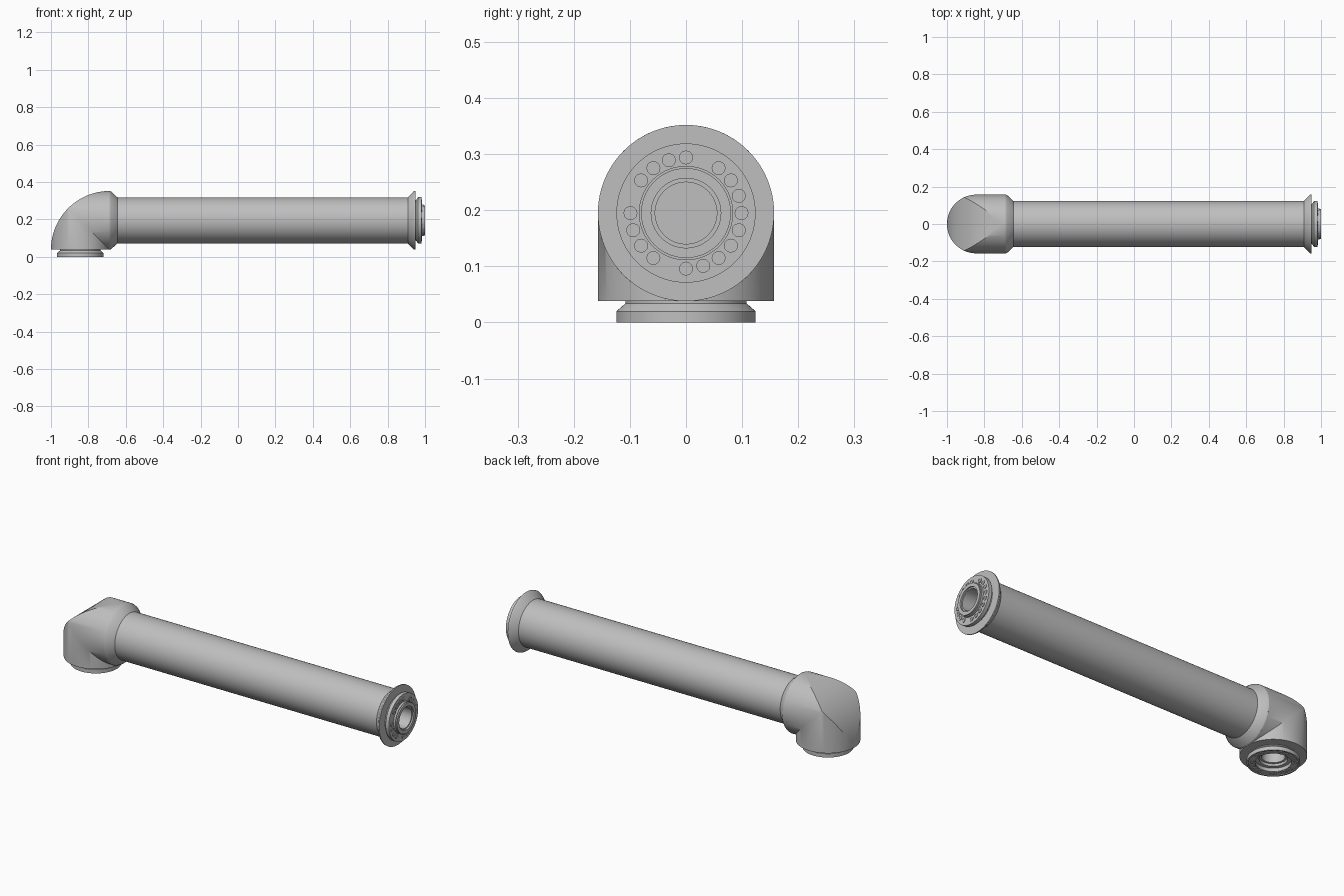
import bpy, bmesh, math
from mathutils import Matrix, Vector

cube = bpy.data.objects.get("Cube")
if cube:
    bpy.data.objects.remove(cube, do_unlink=True)

R = 0.157                      # elbow radius
CX, CZ = -0.686, 0.038         # inner corner of the elbow
AX, AZ = CX - R, CZ + R        # axes of the vertical and horizontal ports

grey = bpy.data.materials.new("light grey metal")
grey.use_nodes = True
COL = (0.52, 0.52, 0.52, 1)
grey.diffuse_color = COL
grey.node_tree.nodes["Principled BSDF"].inputs["Base Color"].default_value = COL


def finish(name, bm, angle=30):
    bmesh.ops.remove_doubles(bm, verts=bm.verts, dist=1e-5)
    bmesh.ops.recalc_face_normals(bm, faces=bm.faces)
    me = bpy.data.meshes.new(name)
    bm.to_mesh(me)
    bm.free()
    me.materials.append(grey)
    ob = bpy.data.objects.new(name, me)
    bpy.context.collection.objects.link(ob)
    bpy.ops.object.select_all(action='DESELECT')
    ob.select_set(True)
    bpy.context.view_layer.objects.active = ob
    bpy.ops.object.shade_smooth_by_angle(angle=math.radians(angle))
    return ob


def skin(bm, rows):
    """Join neighbouring rows of points, closed around the last row."""
    grid = [[bm.verts.new(p) for p in row] for row in rows]
    for i, a in enumerate(grid):
        b = grid[(i + 1) % len(grid)]
        for j in range(len(a) - 1):
            bm.faces.new((a[j], a[j + 1], b[j + 1], b[j]))


def lathe(name, profile, places, seg=96):
    """Turn a (radius, height) profile around z, once per placement matrix."""
    bm = bmesh.new()
    for m in places:
        rows = []
        for i in range(seg):
            t = 2 * math.pi * i / seg
            rows.append([m @ Vector((r * math.cos(t), r * math.sin(t), h)) for r, h in profile])
        skin(bm, rows)
    return finish(name, bm)


# Placement of parts turned along x and around the vertical port
ALONG_X = Matrix.Translation((0, 0, AZ)) @ Matrix.Rotation(math.pi / 2, 4, 'Y')
BASE = Matrix.Translation((AX, 0, 0))

# Elbow: two mitred cylinders with a large round over the outer corner
bm = bmesh.new()
rows, STEPS = [], 16
for i in range(128):
    t = 2 * math.pi * i / 128
    y, u = R * math.sin(t), R + R * math.cos(t)
    w = min(u, math.sqrt(max(0, 4 * R * R - u * u)))
    a, rad = math.atan2(w, u), math.hypot(u, w)
    path = [(u, 0)]
    for k in range(STEPS + 1):
        b = a + (math.pi / 2 - 2 * a) * k / STEPS
        path.append((rad * math.cos(b), rad * math.sin(b)))
    path.append((0, u))
    rows.append([(CX - p, y, CZ + q) for p, q in path])
skin(bm, rows)
bmesh.ops.dissolve_degenerate(bm, dist=1e-5, edges=bm.edges)
finish("elbow", bm)

# Tapered collar, long tube and flared flange
lathe("elbow_collar", [(R, CX), (0.154, -0.678), (0.123, -0.645)], [ALONG_X])
lathe("long_tube", [(0.123, -0.645), (0.123, 0.908)], [ALONG_X])
lathe("end_flare", [(0.123, 0.908), (0.154, 0.938), (R, 0.943), (R, 0.948), (0.108, 0.948)], [ALONG_X])

# End coupling with a stepped spigot and bore
lathe("end_coupling", [(0.108, 0.948), (0.108, 0.952), (0.124, 0.963), (0.124, 0.982),
                       (0.084, 0.982), (0.084, 0.993), (0.080, 0.993), (0.080, 1.0),
                       (0.062, 1.0), (0.062, 0.992), (0.055, 0.992), (0.055, -0.7),
                       (0, -0.7)], [ALONG_X])

# Base coupling with a recessed socket
lathe("base_coupling", [(R, CZ), (0.108, CZ), (0.108, 0.034), (0.124, 0.02), (0.124, 0),
                        (0.115, 0), (0.115, 0.004), (0.084, 0.004), (0.084, 0.022),
                        (0.066, 0.022), (0.066, 0.035), (0.055, 0.035), (0.055, 0.17),
                        (0, 0.17)], [BASE])

# Socket-head bolts on a 20-step circle, with gaps
BOLT = [(0.0125, -0.001), (0.0125, 0.003), (0.0065, 0.003), (0.0065, 0.0005), (0, 0.0005)]
SLOTS = [s for s in range(20) if s not in (4, 9, 12, 16 - 2, 19)]
SLOTS = [0, 1, 2, 3, 5, 6, 7, 8, 10, 11, 12, 13, 15, 16, 17, 18, 19]


def bolt_circle(frame, radius, height, angles, flip=1):
    return [frame @ Matrix.Translation((radius * math.cos(a), radius * math.sin(a), height))
            @ Matrix.Rotation(0 if flip > 0 else math.pi, 4, 'X') for a in angles]


# Local x of the end frame points down, so angles are offset a quarter turn
angles = [math.radians(18 * s + 90) for s in SLOTS]
lathe("end_bolts", BOLT, bolt_circle(ALONG_X, 0.099, 0.982, angles), 12)
lathe("base_bolts", BOLT, bolt_circle(BASE, 0.099, 0.004, angles, -1), 12)

# Small pins on the spigot face
pins = [math.radians(d + 90) for d in (0, 100, 239)]
lathe("spigot_pins", [(0.004, -0.001), (0.004, 0.0), (0.003, 0.0), (0.003, -0.003), (0, -0.003)],
      bolt_circle(ALONG_X, 0.071, 1.0, pins), 10)
